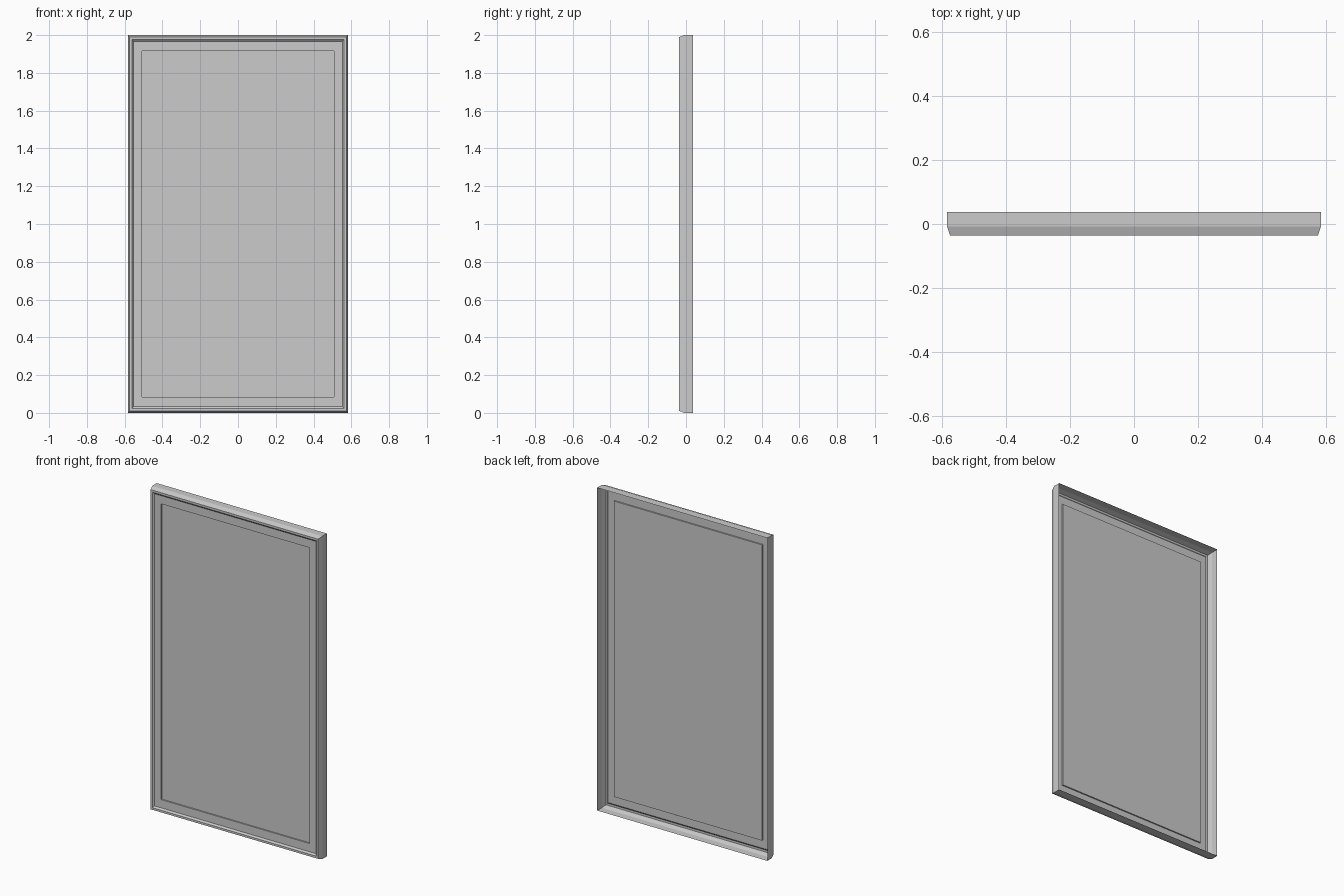
import bpy, bmesh

if "Cube" in bpy.data.objects:
    bpy.data.objects.remove(bpy.data.objects["Cube"])

HALF_W, HEIGHT = 0.583, 2.0


def nested_shell(name, profile, cap=False):
    """Skin rectangular rings; each profile point is (inset x, inset z, y)."""
    bm = bmesh.new()
    rings = []
    for dx, dz, y in profile:
        x, lo, hi = HALF_W - dx, dz, HEIGHT - dz
        rings.append([bm.verts.new((a, y, b)) for a, b in
                      ((-x, lo), (x, lo), (x, hi), (-x, hi))])
    for a, b in zip(rings, rings[1:]):
        for i in range(4):
            j = (i + 1) % 4
            bm.faces.new((a[i], a[j], b[j], b[i]))
    if cap:
        bm.faces.new(rings[-1])
    mesh = bpy.data.meshes.new(name)
    bm.to_mesh(mesh)
    bm.free()
    obj = bpy.data.objects.new(name, mesh)
    bpy.context.collection.objects.link(obj)
    return obj


# Outer moulding, open at the back: side wall, chamfer, front rim, inner slope
nested_shell("outer_frame", [
    (0.000, 0.000, 0.037),
    (0.000, 0.000, -0.008),
    (0.009, 0.010, -0.036),
    (0.021, 0.023, -0.036),
    (0.029, 0.033, -0.027),
])

# Flat inner border
nested_shell("inner_border", [
    (0.029, 0.033, -0.027),
    (0.075, 0.084, -0.027),
])

# Slightly recessed centre panel with its step
nested_shell("centre_panel", [
    (0.075, 0.084, -0.027),
    (0.075, 0.084, -0.019),
], cap=True)
